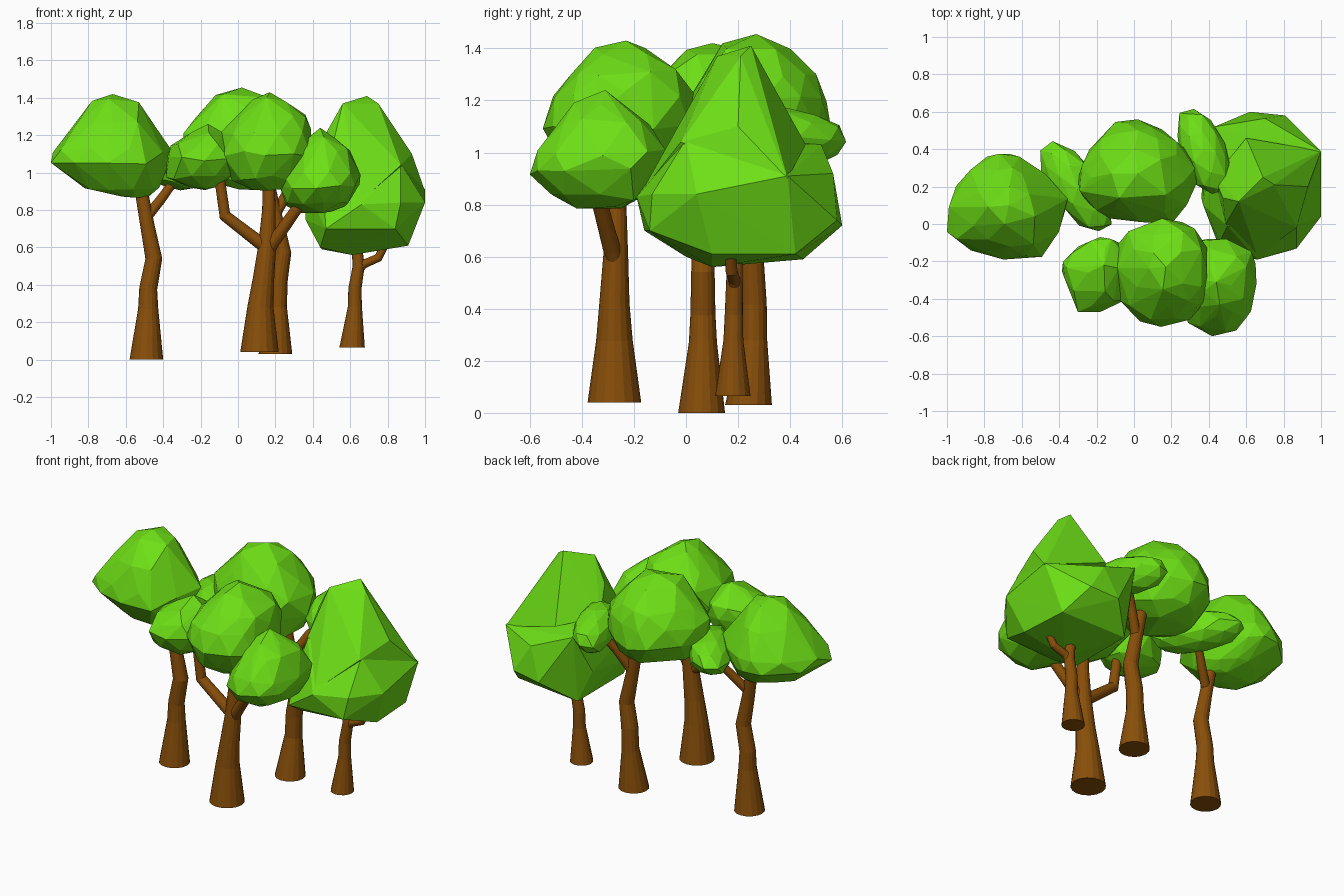
import bpy, bmesh, math, random
from mathutils import Vector, Matrix

random.seed(4)


def material(name, color):
    m = bpy.data.materials.new(name)
    m.diffuse_color = color
    return m


LEAF = material("leaf_green", (0.155, 0.74, 0.008, 1))
BARK = material("bark_brown", (0.25, 0.078, 0.003, 1))


def finish(name, bm, mat):
    bmesh.ops.recalc_face_normals(bm, faces=bm.faces)
    me = bpy.data.meshes.new(name)
    bm.to_mesh(me)
    bm.free()
    me.materials.append(mat)
    ob = bpy.data.objects.new(name, me)
    bpy.context.collection.objects.link(ob)
    return ob


def fit(vals, lo, hi):
    a, b = min(vals), max(vals)
    return [lo + (v - a) / (b - a) * (hi - lo) for v in vals]


# Faceted leaf mass as the hull of a few corner points
def hull(name, points):
    bm = bmesh.new()
    for p in points:
        bm.verts.new(p)
    bmesh.ops.convex_hull(bm, input=bm.verts)
    loose = [v for v in bm.verts if not v.link_faces]
    bmesh.ops.delete(bm, geom=loose, context='VERTS')
    return finish(name, bm, LEAF)


# Crown: plan outline fitted into stacked levels (z, x0, x1, y0, y1), plus a tip
def crown(name, outline, levels, tip):
    pts = [tip]
    mids = [((a[0] + b[0]) / 2, (a[1] + b[1]) / 2)
            for a, b in zip(outline, outline[1:] + outline[:1])]
    for i, (z, x0, x1, y0, y1) in enumerate(levels):
        plan = mids if i % 2 else outline
        if i in (0, len(levels) - 1):
            plan = plan[::2]
        xs = fit([p[0] for p in plan], x0, x1)
        ys = fit([p[1] for p in plan], y0, y1)
        pts += [(x, y, z + random.uniform(-.015, .015)) for x, y in zip(xs, ys)]
    return hull(name, pts)


# Small stretched leaf clump running from a to b
def clump(name, a, b, width, height):
    a, b = Vector(a), Vector(b)
    bm = bmesh.new()
    bmesh.ops.create_icosphere(bm, subdivisions=2, radius=1)
    for v in bm.verts:
        v.co *= random.uniform(0.92, 1.05)
    x = (b - a).normalized()
    y = Vector((0, 0, 1)).cross(x).normalized()
    rot = Matrix((x, y, x.cross(y))).transposed()
    size = Vector(((b - a).length / 2, width / 2, height / 2))
    for v in bm.verts:
        v.co = rot @ (v.co * size) + (a + b) / 2
    return finish(name, bm, LEAF)


# Tapered tube through (x, y, z, radius) stations; trunks start flat
def limb(name, stations, flat=False, sides=16):
    pts = [Vector(s[:3]) for s in stations]
    bm = bmesh.new()
    rings = []
    for i, s in enumerate(stations):
        d = pts[min(i + 1, len(pts) - 1)] - pts[max(i - 1, 0)]
        if flat and i == 0:
            d = Vector((0, 0, 1))
        d.normalize()
        u = Vector((0, 1, 0)).cross(d).normalized()
        w = d.cross(u)
        rings.append([bm.verts.new(pts[i] + s[3] * (
            math.cos(2 * math.pi * j / sides) * u +
            math.sin(2 * math.pi * j / sides) * w)) for j in range(sides)])
    for p, q in zip(rings, rings[1:]):
        for j in range(sides):
            k = (j + 1) % sides
            bm.faces.new((p[j], p[k], q[k], q[j]))
    bm.faces.new(rings[0][::-1])
    bm.faces.new(rings[-1])
    return finish(name, bm, BARK)


# Left tree
limb("left_trunk", [(-.49, .06, 0, .09), (-.48, .065, .27, .054), (-.48, .065, .38, .048),
                    (-.45, .065, .54, .045), (-.485, .065, .72, .038), (-.525, .075, .95, .034)], True)
limb("left_branch", [(-.49, .065, .76, .028), (-.41, .12, .86, .026), (-.33, .18, .97, .022)])
crown("left_crown",
      [(-1, -.04), (-.95, .21), (-.78, .37), (-.66, .385), (-.575, .34), (-.39, .19),
       (-.355, .07), (-.48, -.175), (-.69, -.19), (-.87, -.14)],
      [(.88, -.62, -.48, 0, .15), (.92, -.82, -.42, -.08, .25),
       (1.04, -1, -.37, -.19, .375), (1.12, -.99, -.355, -.17, .375),
       (1.27, -.86, -.46, -.12, .3), (1.39, -.78, -.53, 0, .2)], (-.67, .1, 1.42))
clump("left_clump", (-.47, .42, 1.03), (-.14, -.04, 1.01), .26, .24)

# Front tree with three crowns
limb("front_trunk", [(.115, -.275, .04, .103), (.12, -.275, .28, .07), (.135, -.275, .42, .058),
                     (.155, -.27, .6, .048), (.165, -.265, .8, .036), (.165, -.25, 1.0, .03)], True)
limb("front_left_branch", [(.15, -.27, .6, .036), (-.07, -.27, .77, .032), (-.1, -.27, .98, .028)])
limb("front_right_branch", [(.155, -.265, .54, .02), (.19, -.285, .63, .034),
                            (.31, -.33, .8, .03), (.4, -.34, .92, .026)])
crown("front_crown",
      [(-.09, -.11), (.05, 0), (.26, .03), (.39, -.11), (.39, -.4), (.3, -.51),
       (.15, -.55), (.04, -.52), (-.07, -.4)],
      [(.92, .08, .26, -.38, -.18), (.97, -.03, .3, -.48, -.08),
       (1.1, -.1, .39, -.55, .01), (1.22, -.09, .39, -.51, .03),
       (1.31, 0, .36, -.44, -.04), (1.39, .08, .26, -.35, -.15)], (.17, -.23, 1.43))
crown("front_left_crown",
      [(-.38, -.2), (-.3, -.12), (-.18, -.07), (-.08, -.1), (-.02, -.25), (-.05, -.4),
       (-.18, -.46), (-.3, -.46), (-.37, -.29)],
      [(.91, -.25, -.12, -.33, -.2), (.97, -.385, -.04, -.43, -.12),
       (1.07, -.38, -.02, -.47, -.07), (1.14, -.36, -.03, -.44, -.08),
       (1.21, -.25, -.08, -.36, -.13)], (-.16, -.22, 1.26))
crown("front_right_crown",
      [(.4, -.08), (.58, -.13), (.655, -.21), (.63, -.46), (.55, -.56), (.42, -.59),
       (.29, -.52), (.22, -.3), (.28, -.15)],
      [(.8, .33, .5, -.42, -.22), (.83, .26, .59, -.52, -.15),
       (.93, .22, .65, -.6, -.08), (1.0, .24, .655, -.57, -.08),
       (1.12, .31, .6, -.49, -.14), (1.18, .37, .52, -.43, -.23)], (.44, -.31, 1.24))

# Back tree
limb("back_trunk", [(.2, .24, .03, .09), (.21, .26, .28, .052), (.215, .26, .42, .05),
                    (.24, .255, .57, .045), (.2, .255, .76, .038), (.15, .26, 1.0, .032)], True)
limb("back_branch", [(.2, .255, .78, .03), (.28, .31, .92, .026), (.36, .37, 1.03, .022)])
crown("back_crown",
      [(-.3, .24), (-.24, .4), (-.1, .55), (.02, .565), (.15, .51), (.28, .4),
       (.335, .22), (.2, 0), (-.13, .03), (-.26, .13)],
      [(.92, -.05, .15, .12, .36), (.97, -.2, .27, .03, .48),
       (1.09, -.3, .335, 0, .56), (1.2, -.29, .325, .01, .54),
       (1.29, -.23, .27, .06, .5), (1.41, -.12, .17, .14, .4)], (.02, .27, 1.455))
clump("back_clump", (.28, .61, 1.04), (.46, .16, 1.08), .25, .23)

# Right tree: broad lower crown with a back shoulder, and a ridge-topped peak
limb("right_trunk", [(.61, .18, .065, .068), (.625, .182, .28, .038), (.625, .184, .38, .035),
                     (.645, .186, .5, .032), (.63, .19, .66, .027)], True)
limb("right_branch", [(.637, .186, .455, .012), (.67, .185, .51, .024),
                      (.75, .175, .545, .023), (.79, .17, .62, .02)])
hull("right_crown", [(.43, .52, 1.03), (1, .39, .91), (.7, .565, .92), (.62, .6, .72), (.81, .58, .74),
                     (1, .04, .84), (.87, -.13, .84), (.66, -.19, .83), (.46, -.09, .86),
                     (.37, .1, .9), (.36, .14, .75), (.38, .4, .78), (.45, .45, .59), (.44, 0, .6),
                     (.61, .1, .56), (.91, .1, .61), (.89, .42, .61), (.47, -.16, .7),
                     (.84, -.14, .7), (.87, 0, 1.05), (.5, -.01, 1.08), (.44, .25, 1.07)])
hull("right_crown_peak", [(.56, .12, 1.37), (.69, .25, 1.41), (.75, .21, 1.37), (.93, .2, 1.1),
                          (1, .39, .9), (.87, -.02, 1.04), (.66, -.17, .85), (.49, 0, 1.08),
                          (.475, .14, 1.22), (.43, .25, 1.06), (.65, .33, 1.17), (.6, .46, 1.03)])
